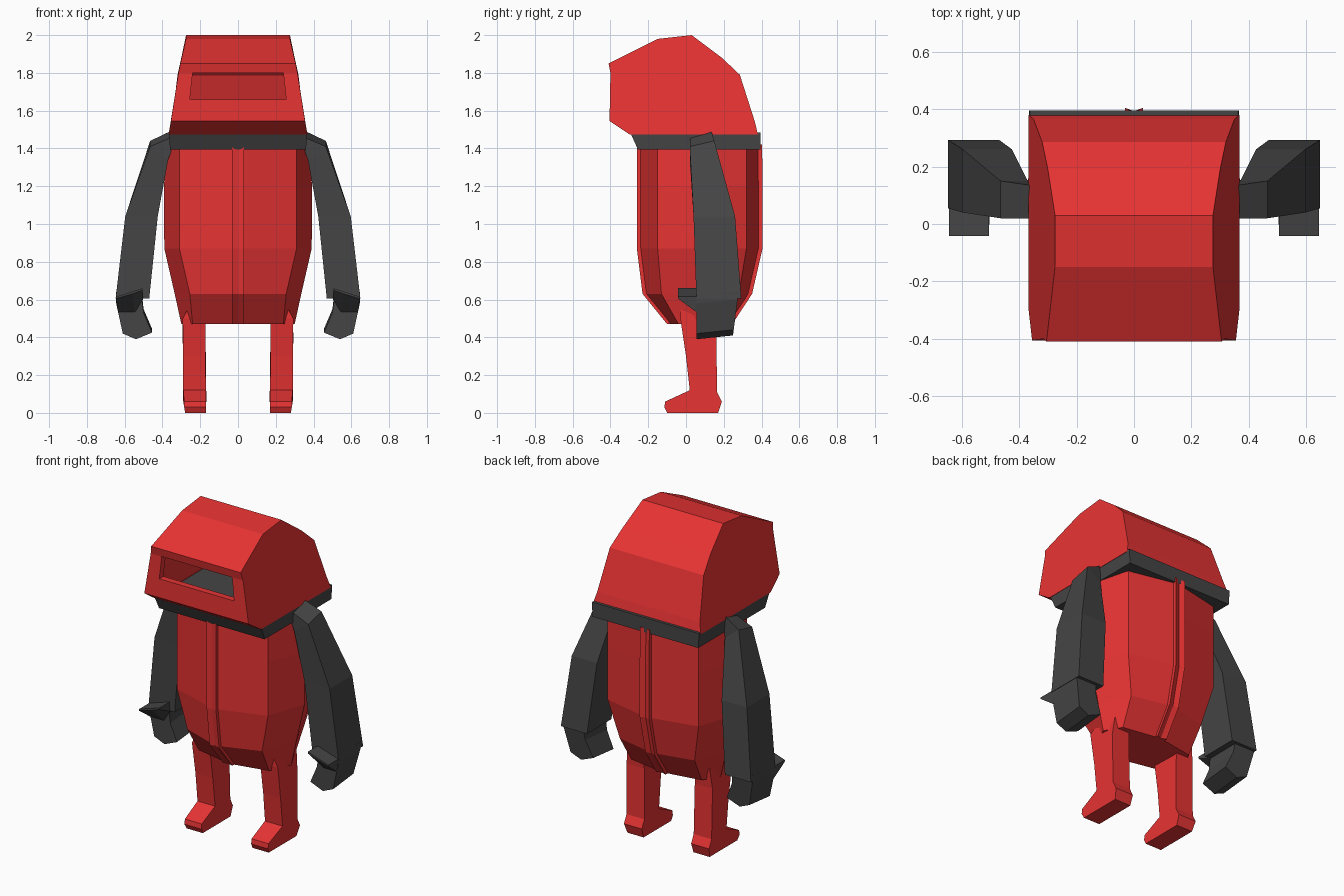
import bpy, bmesh

if "Cube" in bpy.data.objects:
    bpy.data.objects.remove(bpy.data.objects["Cube"])


def material(name, rgb):
    m = bpy.data.materials.new(name)
    m.diffuse_color = (*rgb, 1)
    m.use_nodes = True
    m.node_tree.nodes["Principled BSDF"].inputs["Base Color"].default_value = m.diffuse_color
    return m


RED = material("red", (0.80, 0.033, 0.033))
GREY = material("dark grey", (0.06, 0.06, 0.06))


def loft(name, loops, mat):
    """Skin a list of equal-length point loops and cap both ends."""
    bm = bmesh.new()
    rings = [[bm.verts.new(p) for p in loop] for loop in loops]
    n = len(rings[0])
    for a, b in zip(rings, rings[1:]):
        for i in range(n):
            j = (i + 1) % n
            bm.faces.new((a[i], a[j], b[j], b[i]))
    bm.faces.new(rings[0])
    bm.faces.new(rings[-1])
    bmesh.ops.recalc_face_normals(bm, faces=bm.faces)
    me = bpy.data.meshes.new(name)
    bm.to_mesh(me)
    bm.free()
    me.materials.append(mat)
    ob = bpy.data.objects.new(name, me)
    bpy.context.collection.objects.link(ob)
    return ob


def rect(x0, x1, y0, y1, z):
    return [(x0, y0, z), (x1, y0, z), (x1, y1, z), (x0, y1, z)]


def both_sides(name, loops, mat):
    """Build a part on the right and its mirror image on the left."""
    loft("right_" + name, loops, mat)
    loft("left_" + name, [[(-x, y, z) for x, y, z in l] for l in loops], mat)


# Head: side profile as (y, z, half width)
HEAD = [(-0.41, 1.85, 0.305), (-0.15, 1.98, 0.275), (0.03, 2.0, 0.275),
        (0.19, 1.88, 0.30), (0.285, 1.79, 0.32), (0.365, 1.54, 0.35),
        (0.38, 1.475, 0.367), (-0.30, 1.475, 0.367), (-0.405, 1.545, 0.355),
        (-0.40, 1.80, 0.315)]


def head_shape(name, s):
    pts = [(y * s, 1.74 + (z - 1.74) * s, w * s) for y, z, w in HEAD]
    return loft(name, [[(k * w, y, z) for y, z, w in pts] for k in (-1, 1)], RED)


head = head_shape("head", 1)
cavity = head_shape("head_cavity", 0.9)
window = loft("window_cutter", [rect(-0.255, 0.255, -0.6, -0.3, 1.66),
                                rect(-0.24, 0.24, -0.6, -0.3, 1.80)], RED)
for cutter in (cavity, window):
    mod = head.modifiers.new("cut", "BOOLEAN")
    mod.operation, mod.solver, mod.object = "DIFFERENCE", "EXACT", cutter
bpy.context.view_layer.update()
hollow = bpy.data.meshes.new_from_object(
    head.evaluated_get(bpy.context.evaluated_depsgraph_get()))
head.modifiers.clear()
head.data = hollow
for cutter in (cavity, window):
    bpy.data.objects.remove(cutter)

# Floor inside the head
loft("head_floor", [rect(-0.32, 0.32, -0.25, 0.33, z) for z in (1.49, 1.507)], GREY)

# Collar
loft("collar", [rect(-0.36, 0.36, -0.255, 0.395, 1.395),
                rect(-0.365, 0.365, -0.29, 0.395, 1.473),
                rect(-0.363, 0.363, -0.27, 0.395, 1.485)], GREY)

# Body: (z, side x, corner x, front y, back y, front corner y, back corner y)
BODY = [(0.47, 0.30, 0.24, -0.09, 0.23, -0.04, 0.19),
        (0.63, 0.335, 0.255, -0.22, 0.335, -0.13, 0.28),
        (0.87, 0.39, 0.31, -0.25, 0.39, -0.15, 0.32),
        (1.20, 0.393, 0.31, -0.25, 0.39, -0.15, 0.32),
        (1.42, 0.368, 0.31, -0.25, 0.388, -0.15, 0.32)]
loft("body", [[(0, y0, z), (c, s0, z), (w, 0.09, z), (c, s1, z),
               (0, y1, z), (-c, s1, z), (-w, 0.09, z), (-c, s0, z)]
              for z, w, c, y0, y1, s0, s1 in BODY], RED)


# Grooved seams down the front and back
def seam(name, column, out):
    loops = []
    for row in BODY:
        y, z = row[column], row[0]
        loops.append([(-0.032, y - out * 2, z), (-0.032, y + out, z),
                      (0, y + out * 0.2, z),
                      (0.032, y + out, z), (0.032, y - out * 2, z)])
    loft(name, loops, RED)


seam("front_seam", 3, -0.01)
seam("back_seam", 4, 0.015)

# Legs with feet: side profile as (y, z, inner x, outer x)
LEG = [(-0.03, 0.55, 0.22, 0.265), (-0.03, 0.50, 0.172, 0.293),
       (0.0, 0.30, 0.172, 0.29), (0.02, 0.12, 0.17, 0.29),
       (-0.11, 0.06, 0.17, 0.285), (-0.115, 0.03, 0.17, 0.285), (-0.10, 0, 0.17, 0.28),
       (0.17, 0, 0.17, 0.28), (0.19, 0.06, 0.168, 0.29), (0.165, 0.11, 0.168, 0.29),
       (0.16, 0.42, 0.172, 0.293), (0.17, 0.54, 0.18, 0.28)]
both_sides("leg", [[(p[k], p[0], p[1]) for p in LEG] for k in (2, 3)], RED)

# Arms: (inner x, inner z, outer x, outer z, front y, back y, rise towards the back)
ARM = [(0.355, 1.38, 0.36, 1.455, 0.02, 0.135, 0.035),
       (0.37, 1.34, 0.465, 1.41, 0.02, 0.15, 0.03),
       (0.425, 1.04, 0.597, 1.04, 0.04, 0.26, 0),
       (0.47, 0.605, 0.648, 0.605, 0.055, 0.293, 0)]
both_sides("arm", [[(xi, y0, zi), (xo, y0, zo), (xo, y1, zo + r), (xi, y1, zi + r)]
                   for xi, zi, xo, zo, y0, y1, r in ARM], GREY)

# Hands
HAND = [(0.51, 0.62), (0.645, 0.62), (0.645, 0.58), (0.61, 0.42),
        (0.54, 0.39), (0.455, 0.425), (0.50, 0.53)]
both_sides("hand", [[(x, 0.055, z) for x, z in HAND],
                    [(x, 0.25 + (z - 0.4) * 0.13, z + 0.02) for x, z in HAND]], GREY)

# Thumb flaps: thin slanted tip in front, thicker root at the hand
TIP = [(0.645, 0.615), (0.505, 0.66), (0.505, 0.65), (0.56, 0.63), (0.645, 0.605)]
ROOT = [(0.645, 0.615), (0.505, 0.66), (0.503, 0.60), (0.545, 0.53), (0.635, 0.53)]
both_sides("thumb", [[(x, -0.042, z) for x, z in TIP],
                     [(x, 0.06, z) for x, z in ROOT]], GREY)
